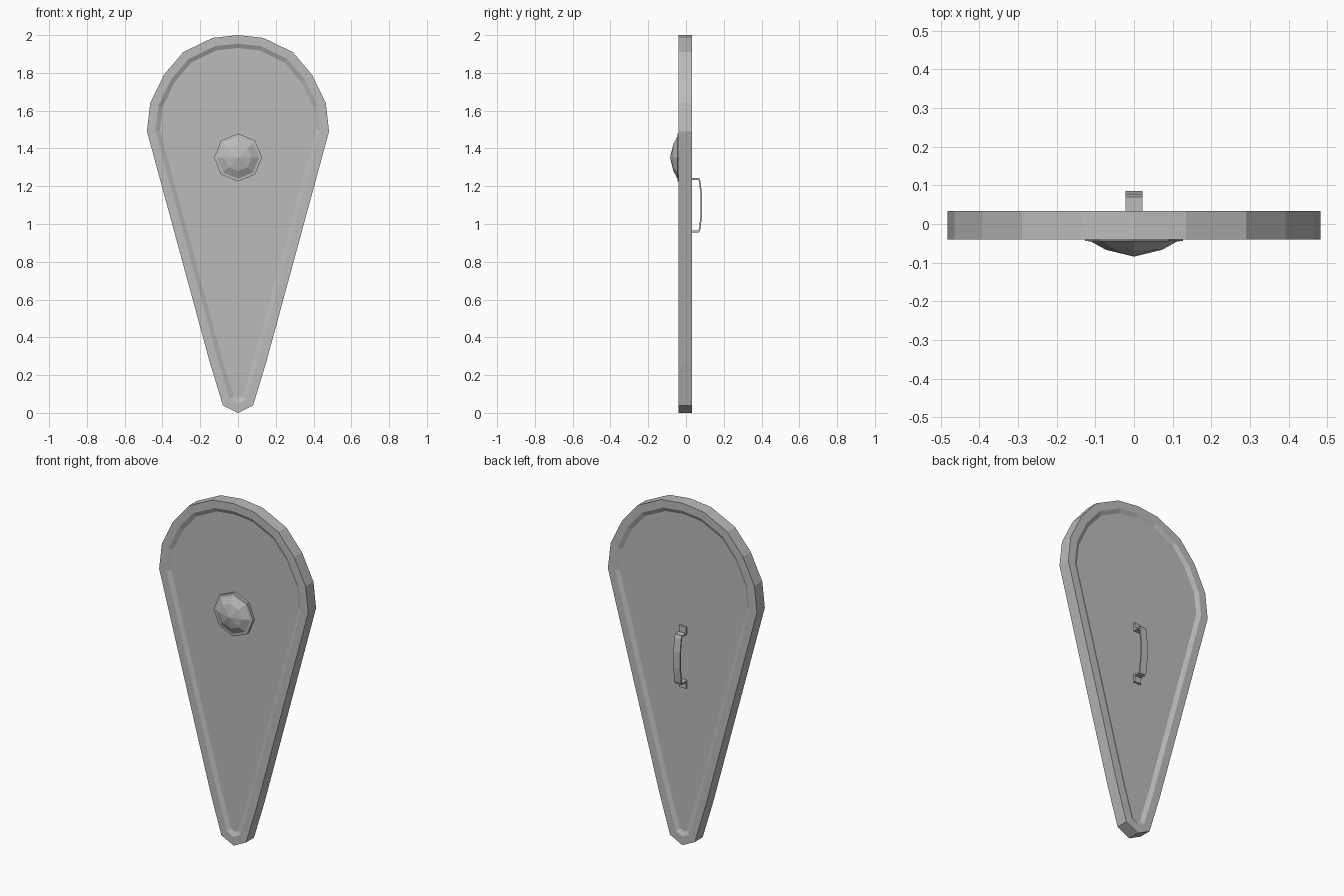
import bpy, bmesh
from math import sin, cos, pi
from mathutils import Vector

cube = bpy.data.objects.get("Cube")
if cube:
    bpy.data.objects.remove(cube)

# One plain metal colour
grey = bpy.data.materials.new("grey_metal")
grey.use_nodes = True
GREY = (0.5, 0.5, 0.5, 1)
grey.diffuse_color = GREY
grey.node_tree.nodes["Principled BSDF"].inputs["Base Color"].default_value = GREY


def finish(bm, name):
    bmesh.ops.recalc_face_normals(bm, faces=bm.faces)
    mesh = bpy.data.meshes.new(name)
    bm.to_mesh(mesh)
    bm.free()
    mesh.materials.append(grey)
    obj = bpy.data.objects.new(name, mesh)
    bpy.context.collection.objects.link(obj)
    return obj


def bridge_loops(name, loops):
    """Skin a stack of equal closed loops and cap both ends."""
    bm = bmesh.new()
    rings = [[bm.verts.new(p) for p in loop] for loop in loops]
    n = len(rings[0])
    for a, b in zip(rings, rings[1:]):
        for i in range(n):
            j = (i + 1) % n
            bm.faces.new((a[i], a[j], b[j], b[i]))
    bm.faces.new(rings[0])
    bm.faces.new(rings[-1])
    return finish(bm, name)


# Teardrop board: flat rim, narrow slope and sunken field on both faces
half = [(0.08, 0.04), (0.15, 0.27), (0.482, 1.49), (0.465, 1.64),
        (0.392, 1.79), (0.29, 1.91), (0.135, 1.985)]
outline = [(0, 0)] + half + [(0, 2)] + [(-x, z) for x, z in reversed(half)]


def inset(points, d):
    """Offset a counter-clockwise outline inward by d."""
    result = []
    for i, p in enumerate(points):
        p = Vector(p)
        e1 = (p - Vector(points[i - 1])).normalized()
        e2 = (Vector(points[(i + 1) % len(points)]) - p).normalized()
        n1, n2 = Vector((-e1.y, e1.x)), Vector((-e2.y, e2.x))
        result.append(p + (n1 + n2) * d / (1 + n1.dot(n2)))
    return result


FRONT, BACK, SINK = -0.04, 0.033, 0.012
layers = [(0.068, FRONT + SINK), (0.045, FRONT), (0, FRONT),
          (0, BACK), (0.045, BACK), (0.068, BACK - SINK)]
bridge_loops("shield_board", [[(x, y, z) for x, z in inset(outline, d)]
                              for d, y in layers])

# Eight-sided boss with a thin flange and faceted dome
rings = [(0.127, FRONT + SINK), (0.127, -0.044), (0.112, -0.045),
         (0.072, -0.067), (0.001, -0.084)]
bridge_loops("boss", [[(r * sin(k * pi / 4), y, 1.352 + r * cos(k * pi / 4))
                       for k in range(8)] for r, y in rings])

# Strap grip: side profile mirrored about its middle, then given width
upper = [(0.02, 1.28), (0.033, 1.28), (0.033, 1.244), (0.07, 1.244),
         (0.077, 1.225), (0.086, 1.145)]
under = [(0.078, 1.145), (0.069, 1.222), (0.066, 1.234), (0.02, 1.234)]
MIDDLE = 1.1


def flip(points):
    return [(y, 2 * MIDDLE - z) for y, z in reversed(points)]


profile = upper + flip(upper) + flip(under) + under
bridge_loops("grip", [[(x, y, z) for y, z in profile] for x in (-0.022, 0.022)])
